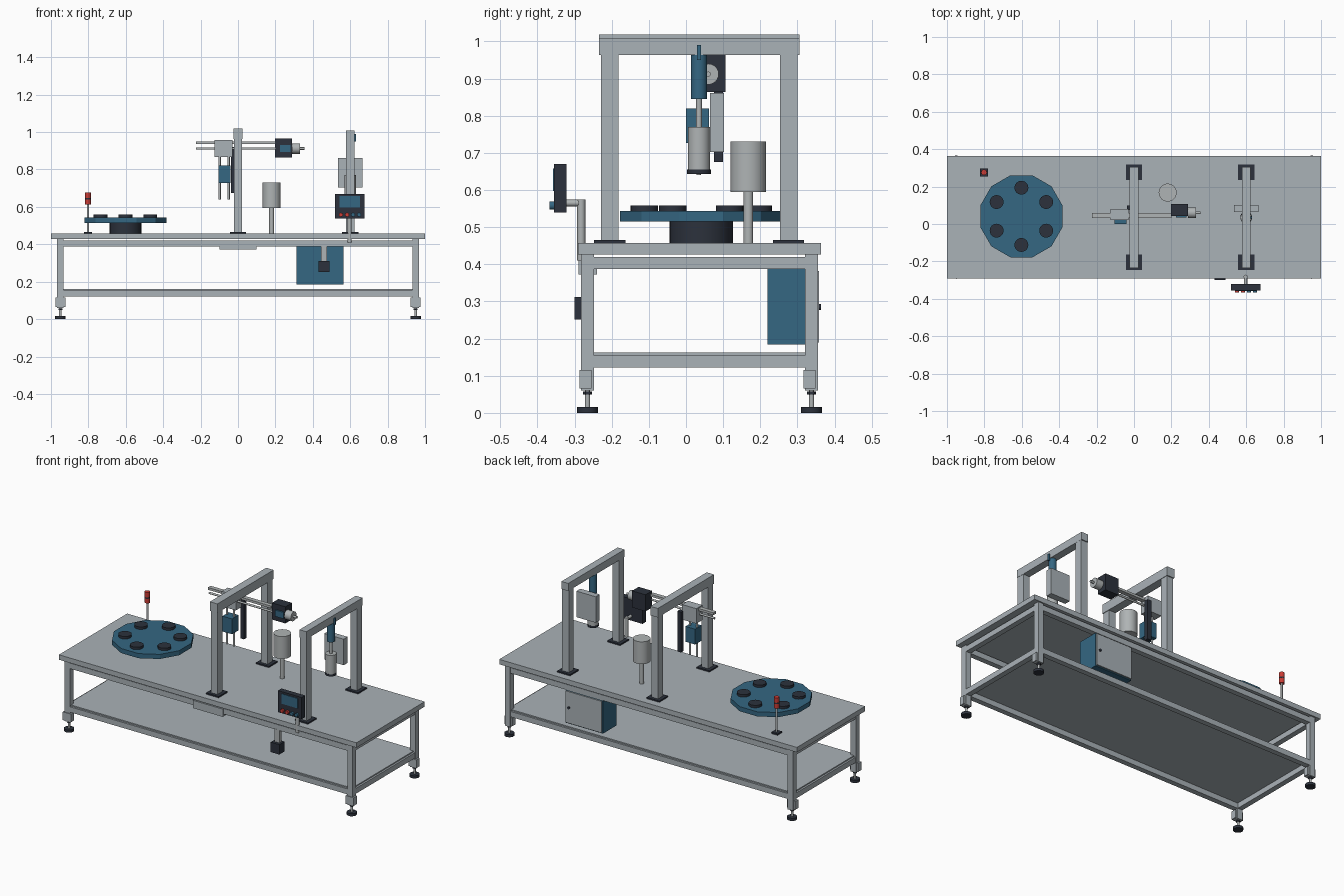
import bpy, bmesh, math
from mathutils import Matrix

if "Cube" in bpy.data.objects:
    bpy.data.objects.remove(bpy.data.objects["Cube"])


def material(name, rgb):
    m = bpy.data.materials.new(name)
    m.diffuse_color = (*rgb, 1)
    m.use_nodes = True
    m.node_tree.nodes["Principled BSDF"].inputs["Base Color"].default_value = m.diffuse_color
    return m


GREY = material("frame grey", (0.40, 0.445, 0.475))
STEEL = material("steel", (0.43, 0.455, 0.46))
BLUE = material("machine blue", (0.035, 0.135, 0.225))
DARK = material("dark plastic", (0.025, 0.031, 0.045))
RED = material("signal red", (0.60, 0.045, 0.035))


def finish(name, bm, mat):
    mesh = bpy.data.meshes.new(name)
    bm.to_mesh(mesh)
    bm.free()
    mesh.materials.append(mat)
    ob = bpy.data.objects.new(name, mesh)
    bpy.context.collection.objects.link(ob)
    return ob


def box(name, x, y, z, mat):
    """Box from (min, max) ranges."""
    bm = bmesh.new()
    bmesh.ops.create_cube(bm, size=1)
    for v in bm.verts:
        for i, (a, b) in enumerate((x, y, z)):
            v.co[i] = (a + b) / 2 + v.co[i] * (b - a)
    return finish(name, bm, mat)


def cyl(name, centre, r, span, mat, axis="z", sides=24, turn=0.0, smooth=True):
    """Cylinder along an axis; centre gives the other two coordinates in order."""
    bm = bmesh.new()
    bmesh.ops.create_cone(bm, cap_ends=True, segments=sides, radius1=r, radius2=r,
                          depth=span[1] - span[0])
    mid = (span[0] + span[1]) / 2
    rot = Matrix.Rotation(turn, 4, "Z")
    if axis == "x":
        rot = Matrix.Rotation(math.pi / 2, 4, "Y")
        pos = (mid, *centre)
    elif axis == "y":
        rot = Matrix.Rotation(math.pi / 2, 4, "X")
        pos = (centre[0], mid, centre[1])
    else:
        pos = (*centre, mid)
    bm.transform(Matrix.Translation(pos) @ rot)
    ob = finish(name, bm, mat)
    if smooth:
        bpy.ops.object.select_all(action="DESELECT")
        ob.select_set(True)
        bpy.context.view_layer.objects.active = ob
        bpy.ops.object.shade_smooth_by_angle(angle=math.radians(35))
    return ob


# Table top and lower shelf
box("table_top", (-1, 1), (-0.291, 0.364), (0.427, 0.457), GREY)
box("lower_shelf", (-0.955, 0.955), (-0.27, 0.343), (0.154, 0.162), GREY)

# Legs with brackets and levelling feet
YF, YB, XL = -0.265, 0.338, 0.95
for sx in (-XL, XL):
    for y in (YF, YB):
        box("leg", (sx - 0.0175, sx + 0.0175), (y - 0.0175, y + 0.0175), (0.06, 0.427), GREY)
        box("leg_bracket", (sx - 0.027, sx + 0.027), (y - 0.022, y + 0.01), (0.065, 0.115), GREY)
        cyl("foot_stem", (sx, y), 0.007, (0.012, 0.06), STEEL, sides=12)
        cyl("foot_nut", (sx, y), 0.012, (0.05, 0.058), DARK, sides=6, smooth=False)
        cyl("foot_pad", (sx, y), 0.028, (0, 0.016), DARK)

# Frame rails at two heights
for z in ((0.387, 0.42), (0.122, 0.155)):
    for y in (YF, YB):
        box("long_rail", (-XL, XL), (y - 0.016, y + 0.016), z, GREY)
    for x in (-XL, XL):
        box("side_rail", (x - 0.016, x + 0.016), (YF, YB), z, GREY)
box("front_drawer", (-0.1, 0.1), (-0.289, -0.24), (0.373, 0.42), GREY)

# Rotary table with six stations
TX, TY = -0.602, 0.041
cyl("turntable_base", (TX, TY), 0.085, (0.457, 0.515), DARK)
cyl("turntable_disc", (TX, TY), 0.227, (0.515, 0.543), BLUE, sides=12,
    turn=math.pi / 12, smooth=False)
for k in range(6):
    a = math.radians(30 + 60 * k)
    cyl("station_puck", (TX + 0.153 * math.cos(a), TY + 0.153 * math.sin(a)),
        0.037, (0.543, 0.558), DARK)

# Signal tower
SX, SY = -0.802, 0.276
box("tower_base", (SX - 0.021, SX + 0.021), (SY - 0.021, SY + 0.021), (0.457, 0.466), DARK)
cyl("tower_pole", (SX, SY), 0.006, (0.466, 0.612), STEEL, sides=12)
cyl("tower_lower_lamp", (SX, SY), 0.015, (0.612, 0.640), RED)
cyl("tower_divider", (SX, SY), 0.0155, (0.640, 0.648), DARK)
cyl("tower_upper_lamp", (SX, SY), 0.015, (0.648, 0.678), RED)

# Two gantry frames
for gx, half, top in ((0.0, 0.025, 1.018), (0.6, 0.023, 1.009)):
    box("gantry_beam", (gx - half, gx + half), (-0.234, 0.306), (0.963, top), GREY)
    for y in (-0.205, 0.276):
        box("gantry_post", (gx - 0.022, gx + 0.022), (y - 0.0235, y + 0.0235),
            (0.465, 0.963), GREY)
        box("gantry_base_plate", (gx - 0.043, gx + 0.043), (y - 0.042, y + 0.042),
            (0.457, 0.465), DARK)

# Horizontal transfer axis on the first gantry
box("transfer_rail", (-0.225, 0.2), (0.032, 0.058), (0.936, 0.95), STEEL)
cyl("transfer_screw", (0.045, 0.912), 0.006, (-0.225, 0.2), STEEL, axis="x", sides=12)
box("transfer_carriage", (-0.125, -0.03), (0.022, 0.08), (0.866, 0.957), GREY)
box("pick_head", (-0.105, -0.04), (0.0, 0.062), (0.727, 0.82), BLUE)
for x in (-0.098, -0.05):
    cyl("carriage_rod", (x, 0.034), 0.006, (0.82, 0.866), STEEL, sides=12)
    cyl("pick_finger", (x, 0.034), 0.006, (0.64, 0.727), STEEL, sides=12)
box("cable_chain", (-0.037, -0.012), (0.075, 0.1), (0.675, 0.92), DARK)

# Drive motor
box("motor_housing", (0.198, 0.288), (0.043, 0.106), (0.864, 0.965), DARK)
box("motor_panel", (0.225, 0.28), (0.035, 0.043), (0.893, 0.932), BLUE)
cyl("motor_body", (0.06, 0.912), 0.028, (0.288, 0.332), STEEL, axis="x")
cyl("motor_shaft", (0.06, 0.912), 0.007, (0.332, 0.355), STEEL, axis="x", sides=12)

# Press head on the second gantry
PX, PY = 0.6, 0.035
cyl("press_cylinder", (PX, PY), 0.022, (0.845, 0.963), BLUE)
box("press_fitting", (PX + 0.015, PX + 0.03), (PY - 0.006, PY + 0.006), (0.95, 0.99), BLUE)
cyl("press_rod", (PX, PY), 0.008, (0.77, 0.845), STEEL, sides=12)
cyl("press_tool", (PX, PY), 0.03, (0.655, 0.77), STEEL)
cyl("press_tool_ring", (PX, PY), 0.032, (0.643, 0.655), DARK)
box("press_back_plate", (0.535, 0.665), (0.064, 0.102), (0.703, 0.861), GREY)

# Supply tank on a post
cyl("tank_post", (0.18, 0.168), 0.013, (0.457, 0.594), STEEL)
cyl("tank", (0.18, 0.168), 0.048, (0.594, 0.73), STEEL, sides=32)

# Operator panel on a post
cyl("panel_post", (0.597, -0.282), 0.011, (0.41, 0.575), STEEL, sides=16)
cyl("panel_arm", (0.597, 0.565), 0.009, (-0.33, -0.28), STEEL, axis="y", sides=12)
box("panel_case", (0.518, 0.677), (-0.355, -0.322), (0.539, 0.67), DARK)
box("panel_screen", (0.543, 0.652), (-0.358, -0.355), (0.598, 0.658), BLUE)
for x, m in ((0.55, RED), (0.583, RED), (0.615, BLUE), (0.647, BLUE)):
    cyl("panel_button", (x, 0.558), 0.011, (-0.367, -0.355), m, axis="y", sides=16)

# Pedal box hanging from the front rail
box("switch_hanger", (0.443, 0.475), (-0.282, -0.262), (0.31, 0.39), STEEL)
box("switch_box", (0.43, 0.488), (-0.3, -0.25), (0.252, 0.312), DARK)

# Electrical cabinet under the back edge
box("cabinet_body", (0.313, 0.563), (0.22, 0.35), (0.184, 0.387), BLUE)
box("cabinet_door", (0.318, 0.558), (0.35, 0.358), (0.19, 0.382), GREY)
cyl("cabinet_knob", (0.537, 0.285), 0.008, (0.358, 0.363), DARK, axis="y", sides=12)
